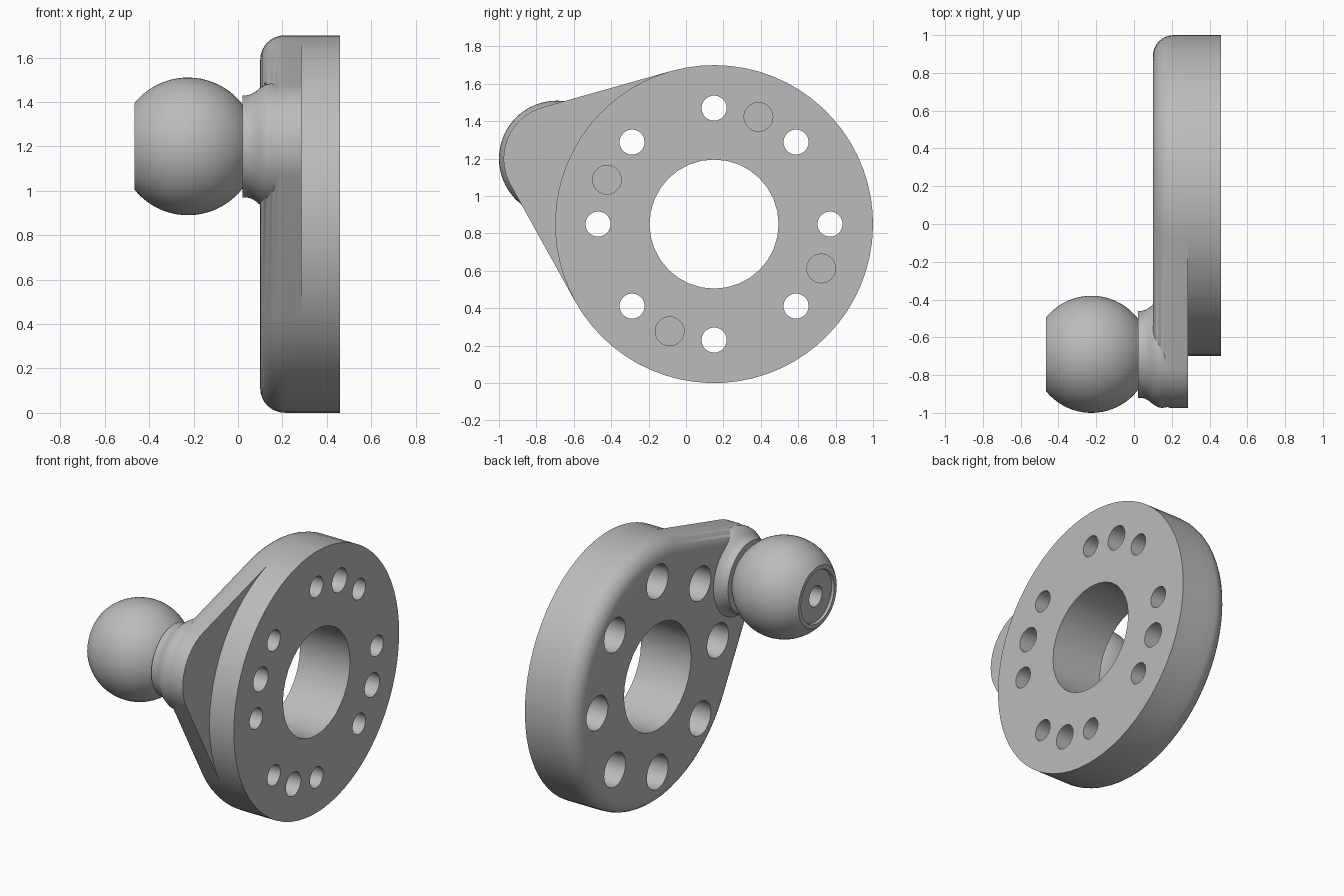
import bpy, bmesh
from math import pi, sin, cos, asin, acos, atan2, hypot, radians
from mathutils import Matrix, Vector

cube = bpy.data.objects.get("Cube")
if cube:
    bpy.data.objects.remove(cube)

metal = bpy.data.materials.new("plain grey metal")
metal.use_nodes = True
GREY = (0.5, 0.5, 0.5, 1)
metal.diffuse_color = GREY
metal.node_tree.nodes["Principled BSDF"].inputs["Base Color"].default_value = GREY

# Main dimensions: disc and lobe circles lie in the y-z plane
DISC, DISC_R = (0.15, 0.85), 0.85
LOBE, LOBE_R = (-0.69, 1.2), 0.285
X_LEFT, X_STEP, X_RIGHT = 0.1, 0.285, 0.46
FILLET = 0.11
dy, dz = LOBE[0] - DISC[0], LOBE[1] - DISC[1]
arm = atan2(dz, dy)
spread = acos((DISC_R - LOBE_R) / hypot(dy, dz))


def make_object(name, bm):
    bmesh.ops.recalc_face_normals(bm, faces=bm.faces[:])
    mesh = bpy.data.meshes.new(name)
    bm.to_mesh(mesh)
    bm.free()
    mesh.materials.append(metal)
    ob = bpy.data.objects.new(name, mesh)
    bpy.context.collection.objects.link(ob)
    return ob


def arc(bm, x, centre, r, a, b, n):
    return [bm.verts.new((x, centre[0] + r * cos(a + (b - a) * i / n),
                          centre[1] + r * sin(a + (b - a) * i / n))) for i in range(n + 1)]


def bridge(bm, a, b):
    n = len(a)
    for i in range(n):
        j = (i + 1) % n
        bm.faces.new((a[i], a[j], b[j], b[i]))


def lathe(name, profile, segments=64):
    """Closed solid turned about the lobe axis, from (x, radius) pairs."""
    bm = bmesh.new()
    rings = [arc(bm, x, LOBE, r, 0, 2 * pi * (1 - 1 / segments), segments - 1)
             for x, r in profile]
    for a, b in zip(rings, rings[1:]):
        bridge(bm, a, b)
    bm.faces.new(rings[0])
    bm.faces.new(rings[-1])
    return make_object(name, bm)


def apply_boolean(ob, tool, operation):
    mod = ob.modifiers.new("bool", "BOOLEAN")
    mod.operation, mod.solver, mod.object = operation, "EXACT", tool
    bpy.context.view_layer.objects.active = ob
    bpy.ops.object.modifier_apply(modifier=mod.name)
    bpy.data.objects.remove(tool)


# Flange: rounded teardrop plate stepping to a full disc
bm = bmesh.new()
NB, NS = 48, 20
big = (arm + spread, arm - spread + 2 * pi)
small = (arm - spread, arm + spread)


def teardrop(x, inset):
    return (arc(bm, x, DISC, DISC_R - inset, *big, NB)
            + arc(bm, x, LOBE, LOBE_R - inset, *small, NS))


rings = []
for i in range(9):
    t = pi / 2 * i / 8
    rings.append(teardrop(X_LEFT + FILLET * (1 - cos(t)), FILLET * (1 - sin(t))))
rings.append(teardrop(X_STEP, 0))
for a, b in zip(rings, rings[1:]):
    bridge(bm, a, b)
bm.faces.new(rings[0])
step = rings[-1]
hidden = arc(bm, X_STEP, DISC, DISC_R, *small, NS)
for v in (hidden[0], hidden[-1]):
    bm.verts.remove(v)
hidden = hidden[1:-1]
# ledge behind the lobe
ledge = step[NB:] + [step[0]] + hidden[::-1]
bm.faces.new(ledge)
base = step[:NB + 1] + hidden
rim = [bm.verts.new((X_RIGHT, v.co.y, v.co.z)) for v in base]
bridge(bm, base, rim)
bm.faces.new(rim)
body = make_object("ball_mount_flange", bm)

# Neck with a flared foot, and the truncated ball
BALL_X, BALL_R = -0.225, 0.31
foot = [(0.2, 0.275), (0.15, 0.284), (0.125, 0.279), (0.1, 0.264),
        (0.08, 0.247), (0.06, 0.235), (0.04, 0.23), (0.02, 0.23)]
a0, a1 = acos(0.245 / BALL_R), acos(-0.24 / BALL_R)
ball = [(BALL_X + BALL_R * cos(a0 + (a1 - a0) * i / 20),
         BALL_R * sin(a0 + (a1 - a0) * i / 20)) for i in range(21)]
# shallow dish and blind socket in the ball's flat end
end = [(-0.465, 0.17), (-0.45, 0.165), (-0.45, 0.066), (-0.2, 0.066)]
apply_boolean(body, lathe("ball_and_neck", foot + ball + end), "UNION")


# Bores through the flange
def bore(y, z, r, x0, x1, segments=32):
    cutter = bmesh.new()
    m = (Matrix.Translation(Vector(((x0 + x1) / 2, y, z)))
         @ Matrix.Rotation(pi / 2, 4, "Y"))
    bmesh.ops.create_cone(cutter, cap_ends=True, segments=segments, radius1=r,
                          radius2=r, depth=x1 - x0, matrix=m)
    tool = make_object("cutter", cutter)
    tool.hide_render = True
    apply_boolean(body, tool, "DIFFERENCE")


def on_circle(degrees):
    a = radians(degrees)
    return DISC[0] + 0.62 * cos(a), DISC[1] + 0.62 * sin(a)


bore(*DISC, 0.345, 0, 0.6)
for k in range(8):
    y, z = on_circle(45 * k)
    bore(y, z, 0.067, 0, 0.6)
    bore(y, z, 0.11, 0, 0.3)          # counterbore on the left face
for k in range(4):
    bore(*on_circle(67.5 + 90 * k), 0.077, 0.28, 0.6)   # blind pin holes

bpy.ops.object.select_all(action="DESELECT")
body.select_set(True)
bpy.context.view_layer.objects.active = body
bpy.ops.object.shade_smooth_by_angle(angle=radians(30))
